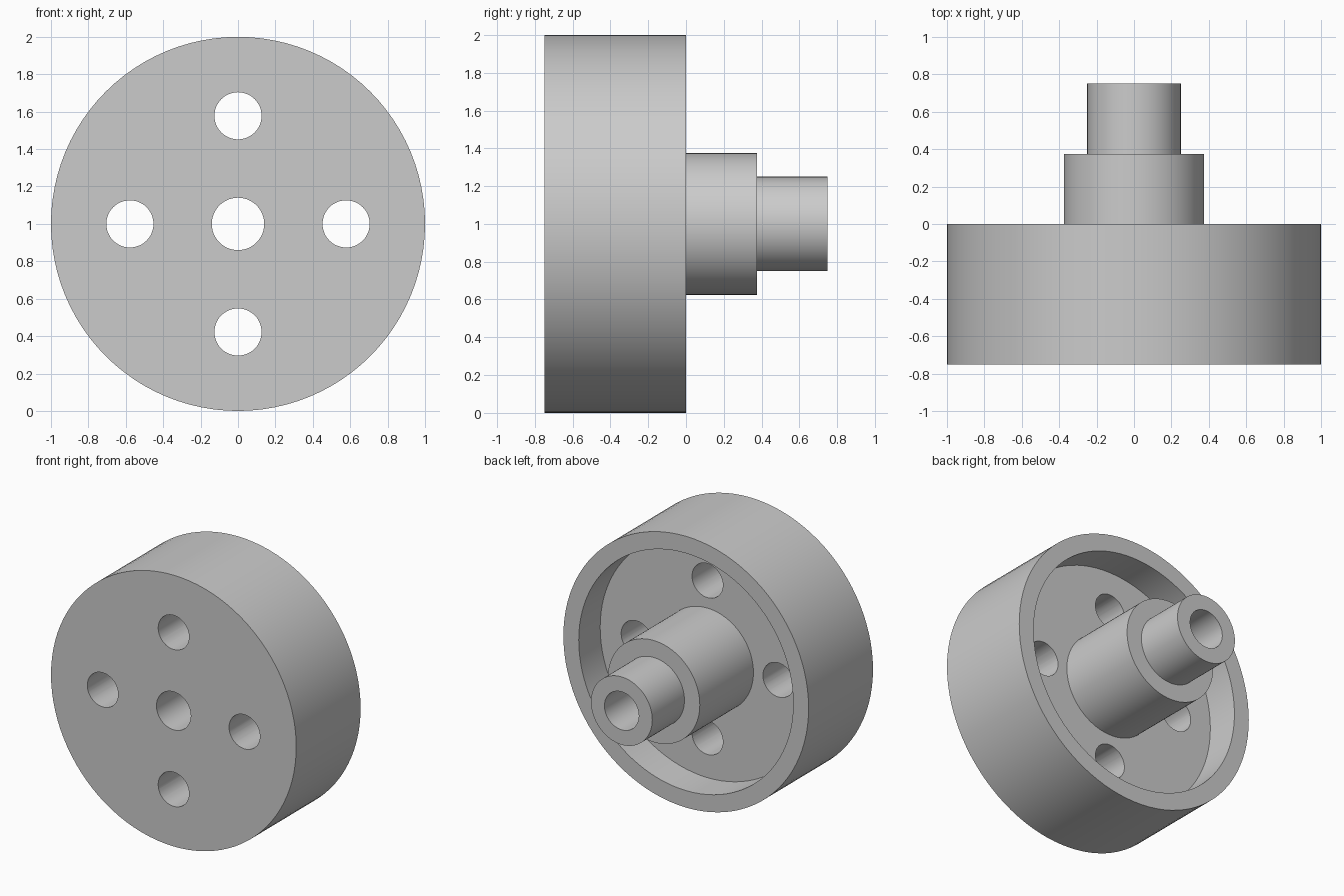
import bpy, bmesh, math
from mathutils import Matrix, Vector

cube = bpy.data.objects.get("Cube")
if cube:
    bpy.data.objects.remove(cube, do_unlink=True)

AXIS_Z = 1.0
SEGMENTS = 96

# Single plain grey finish
grey = bpy.data.materials.new("plain_grey")
grey.use_nodes = True
colour = (0.6, 0.6, 0.6, 1)
grey.diffuse_color = colour
grey.node_tree.nodes["Principled BSDF"].inputs["Base Color"].default_value = colour


def add_object(name, bm):
    mesh = bpy.data.meshes.new(name)
    bmesh.ops.recalc_face_normals(bm, faces=bm.faces[:])
    bm.to_mesh(mesh)
    bm.free()
    mesh.materials.append(grey)
    obj = bpy.data.objects.new(name, mesh)
    bpy.context.collection.objects.link(obj)
    return obj


def lathe(name, profile):
    """Turn a closed (radius, y) profile around the wheel axis."""
    bm = bmesh.new()
    rings = []
    for i in range(SEGMENTS):
        a = math.tau * i / SEGMENTS
        rings.append([bm.verts.new((r * math.cos(a), y, AXIS_Z + r * math.sin(a)))
                      for r, y in profile])
    for i, ring in enumerate(rings):
        following = rings[(i + 1) % SEGMENTS]
        for j in range(len(profile)):
            k = (j + 1) % len(profile)
            bm.faces.new((ring[j], ring[k], following[k], following[j]))
    return add_object(name, bm)


# Wheel with recessed back, stepped hub and central bore
BORE, SHAFT, HUB, RECESS, RIM = 0.14, 0.25, 0.375, 0.875, 1.0
wheel = lathe("wheel_with_stepped_hub", [
    (BORE, -0.75), (RIM, -0.75), (RIM, 0), (RECESS, 0), (RECESS, -0.25),
    (HUB, -0.25), (HUB, 0.375), (SHAFT, 0.375), (SHAFT, 0.75), (BORE, 0.75)])

# Four round holes through the web
bm = bmesh.new()
for i in range(4):
    a = i * math.pi / 2
    place = Matrix.Translation(Vector((0.578 * math.cos(a), -0.5,
                                       AXIS_Z + 0.578 * math.sin(a))))
    bmesh.ops.create_cone(bm, cap_ends=True, segments=48, radius1=0.126,
                          radius2=0.126, depth=0.8,
                          matrix=place @ Matrix.Rotation(math.pi / 2, 4, 'X'))
cutter = add_object("hole_cutter", bm)
cutter.hide_render = True

cut = wheel.modifiers.new("holes", 'BOOLEAN')
cut.operation = 'DIFFERENCE'
cut.solver = 'EXACT'
cut.object = cutter

# Bake the holes, then smooth the round walls and keep the rims crisp
bpy.ops.object.select_all(action='DESELECT')
wheel.select_set(True)
bpy.context.view_layer.objects.active = wheel
bpy.ops.object.modifier_apply(modifier=cut.name)
bpy.data.objects.remove(cutter, do_unlink=True)
bpy.ops.object.shade_smooth_by_angle(angle=math.radians(30))
